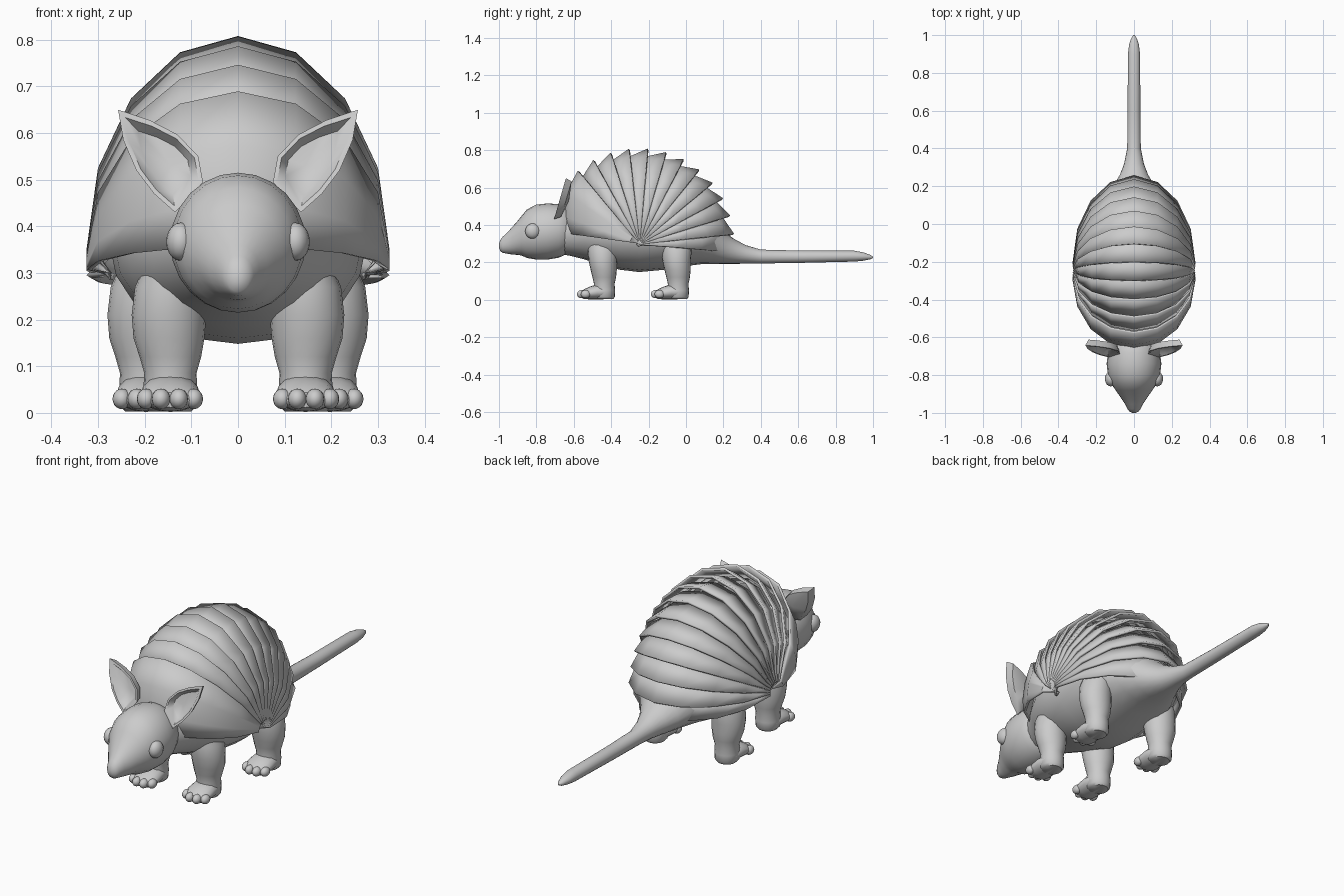
import bpy, bmesh
from math import sin, cos, pi, radians
from mathutils import Vector

if "Cube" in bpy.data.objects:
    bpy.data.objects.remove(bpy.data.objects["Cube"])


def make(name, verts, faces, subsurf=0, thick=0, angle=40, fix=True):
    me = bpy.data.meshes.new(name)
    me.from_pydata([tuple(v) for v in verts], [], faces)
    if fix:
        bm = bmesh.new()
        bm.from_mesh(me)
        bmesh.ops.recalc_face_normals(bm, faces=bm.faces[:])
        bm.to_mesh(me)
        bm.free()
    ob = bpy.data.objects.new(name, me)
    bpy.context.collection.objects.link(ob)
    if thick:
        m = ob.modifiers.new("Thickness", 'SOLIDIFY')
        m.thickness, m.offset = thick, -1
    if subsurf:
        m = ob.modifiers.new("Smooth", 'SUBSURF')
        m.levels = m.render_levels = subsurf
    bpy.ops.object.select_all(action='DESELECT')
    ob.select_set(True)
    bpy.context.view_layer.objects.active = ob
    bpy.ops.object.shade_smooth_by_angle(angle=radians(angle))
    return ob


def loft(name, rings, axis, n=20):
    """Rings are (centre, half width in x, half size in the other direction)."""
    verts, faces = [], []
    for c, ra, rb in rings:
        for k in range(n):
            a = 2 * pi * k / n
            off = (ra * cos(a), 0, rb * sin(a)) if axis == 'y' else (ra * cos(a), rb * sin(a), 0)
            verts.append(Vector(c) + Vector(off))
    for j in range(len(rings) - 1):
        for k in range(n):
            k2 = (k + 1) % n
            faces.append((j * n + k, j * n + k2, (j + 1) * n + k2, (j + 1) * n + k))
    faces.append(tuple(range(n)))
    faces.append(tuple(range(len(verts) - n, len(verts))))
    return make(name, verts, faces, angle=50)


def ball(name, loc, scale):
    bpy.ops.mesh.primitive_uv_sphere_add(segments=16, ring_count=10, location=loc)
    ob = bpy.context.object
    ob.name = name
    ob.scale = scale
    bpy.ops.object.shade_smooth()
    return ob


# Body and tail
loft("body_and_tail", [((0, y, z), rx, rz) for y, z, rx, rz in [
    (-.70, .36, .10, .11), (-.62, .36, .135, .125), (-.54, .36, .19, .145), (-.45, .36, .24, .175),
    (-.35, .36, .265, .20), (-.25, .36, .275, .212), (-.12, .36, .27, .20), (0, .355, .25, .175),
    (.08, .34, .205, .15), (.15, .31, .15, .12), (.21, .275, .105, .085), (.26, .257, .075, .066),
    (.32, .243, .052, .049), (.40, .231, .036, .037), (.60, .23, .034, .033), (.90, .233, .032, .029),
    (.95, .231, .026, .022), (.985, .228, .014, .012), (1.0, .227, .004, .004)]], 'y')

# Head with tapering snout
loft("head", [((0, y, z), rx, rz) for y, z, rx, rz in [
    (-.61, .37, .09, .10), (-.64, .37, .122, .127), (-.68, .368, .138, .143), (-.74, .365, .145, .15),
    (-.80, .362, .138, .147), (-.85, .353, .118, .13), (-.88, .342, .097, .105), (-.905, .328, .08, .088),
    (-.93, .315, .063, .073), (-.955, .303, .046, .057), (-.98, .294, .034, .043),
    (-.993, .29, .024, .03), (-1.0, .289, .008, .01)]], 'y', 24)

# Shell: overlapping plates fanned about a pivot on each flank
PIVOT_Y, PIVOT_Z, HALF, INNER = -.25, .30, .325, .05


def plate(name, rows):
    """Rows are (fan angle, radius, half width), listed front to back."""
    verts, faces = [], []
    for ang, R, w in rows:
        arch = [(w * sin(t), INNER + (R - INNER) * cos(t))
                for t in [radians(-90 + 22.5 * i) for i in range(9)]]
        arch = [(-.275, -.015)] + arch + [(.275, -.015)]
        a = radians(ang)
        verts += [(x, PIVOT_Y + r * cos(a), PIVOT_Z + r * sin(a)) for x, r in arch]
    n = 11
    for j in range(len(rows) - 1):
        for i in range(n - 1):
            faces.append((j * n + i, j * n + i + 1, (j + 1) * n + i + 1, (j + 1) * n + i))
    return make(name, verts, faces, thick=.012, angle=35, fix=False)


plate("front_plate", [(172, .405, HALF), (160, .44, HALF), (145, .477, HALF), (130.2, .51, HALF)])
STEP = 11.3
for i in range(1, 12):
    a = 130.2 - STEP * i
    plate(f"shell_plate_{i:02d}", [(a + STEP + 3, .462, HALF - .012), (a, .51, HALF)])
plate("rear_plate", [(8.5, .462, HALF - .012), (-5.5, .455, HALF)])

# Ears, eyes and legs on both sides
EAR = [(.075, .495), (.085, .55), (.13, .597), (.19, .628), (.257, .65),
       (.246, .585), (.218, .52), (.18, .47), (.135, .43)]
for s, side in ((-1, "left"), (1, "right")):
    # cupped ear: rim, inner hollow and rounded back
    mid = Vector((.145, .53))
    rim = [Vector((s * x, -.70 + (z - .45) * .29, z)) for x, z in EAR]
    rings = [rim]
    for f, dy in ((.86, .0), (.62, .028), (.86, .035)):
        rings.append([Vector((s * (mid.x + (x - mid.x) * f),
                              -.70 + (mid.y + (z - mid.y) * f - .45) * .29 + dy,
                              mid.y + (z - mid.y) * f)) for x, z in EAR])
    n = len(EAR)
    verts = [v for r in rings for v in r]
    hollow, back = len(verts), len(verts) + 1
    verts += [Vector((s * mid.x, -.645, mid.y)), Vector((s * mid.x, -.625, mid.y))]
    faces = []
    for k in range(n):
        k2 = (k + 1) % n
        faces += [(k, k2, n + k2, n + k), (n + k, n + k2, 2 * n + k2, 2 * n + k),
                  (2 * n + k, 2 * n + k2, hollow), (k2, k, 3 * n + k, 3 * n + k2),
                  (3 * n + k2, 3 * n + k, back)]
    make(f"{side}_ear", verts, faces, angle=50)

    ball(f"{side}_eye", (s * .123, -.82, .367), (.031, .04, .041))

    for leg, x, y in (("front", .145, -.445), ("back", .197, -.05)):
        loft(f"{side}_{leg}_leg", [((s * (x + dx), y + dy, z), rx, ry) for dx, dy, z, rx, ry in [
            (0, .01, .003, .045, .045), (0, .008, .015, .056, .056), (0, .008, .05, .058, .058),
            (0, .008, .085, .056, .055), (0, .008, .12, .066, .063), (.003, .005, .16, .076, .07),
            (.003, 0, .21, .08, .076), (0, 0, .27, .076, .08), (-.01, 0, .33, .06, .07)]], 'z')
        loft(f"{side}_{leg}_foot", [((s * x, y + dy, z), rx, rz) for dy, z, rx, rz in [
            (.05, .035, .035, .03), (.02, .04, .056, .037), (-.03, .042, .063, .04),
            (-.07, .036, .064, .034), (-.10, .03, .056, .026), (-.115, .028, .04, .016)]], 'y', 16)
        for k, (dx, dy) in enumerate(((-.05, -.092), (-.018, -.112), (.02, -.112), (.052, -.092))):
            ball(f"{side}_{leg}_toe_{k}", (s * (x + dx), y + dy, .03), (.02, .026, .022))
